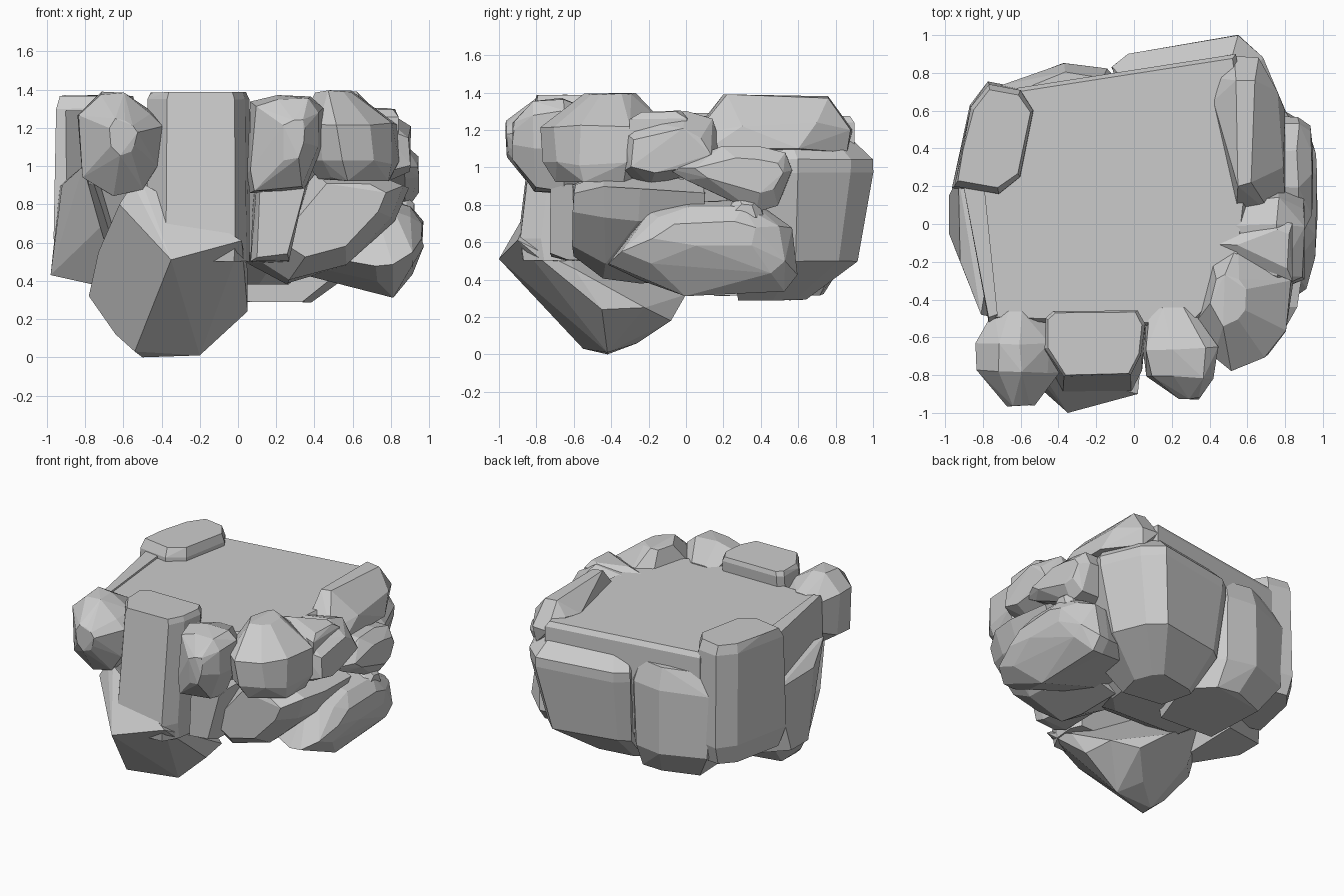
import bpy, bmesh, random
from mathutils import Vector

random.seed(4)


def hull(name, points):
    """Faceted boulder: convex hull of a few corner points, near-flat facets merged."""
    bm = bmesh.new()
    for p in points:
        bm.verts.new(p)
    res = bmesh.ops.convex_hull(bm, input=bm.verts[:])
    junk = {g for g in res['geom_interior'] + res['geom_unused']
            if isinstance(g, bmesh.types.BMVert)}
    bmesh.ops.delete(bm, geom=list(junk), context='VERTS')
    bmesh.ops.dissolve_limit(bm, angle_limit=0.12, verts=bm.verts[:], edges=bm.edges[:])
    bmesh.ops.recalc_face_normals(bm, faces=bm.faces[:])
    me = bpy.data.meshes.new(name)
    bm.to_mesh(me)
    bm.free()
    ob = bpy.data.objects.new(name, me)
    bpy.context.collection.objects.link(ob)
    return ob


def rock(name, axis, outline, levels, jitter=0.01):
    """Boulder from an outline lofted along an axis.
    Each level is (depth, scale_u, shift_u, shift_v, scale_v)."""
    cu = sum(p[0] for p in outline) / len(outline)
    cv = sum(p[1] for p in outline) / len(outline)
    points = []
    for lev in levels:
        d, s, du, dv = (tuple(lev[:4]) + (0, 0))[:4]
        sv = lev[4] if len(lev) > 4 else s
        for u, v in outline:
            a, b = cu + du + (u - cu) * s, cv + dv + (v - cv) * sv
            co = Vector({'x': (d, a, b), 'y': (a, d, b), 'z': (a, b, d)}[axis])
            points.append(co + Vector([random.uniform(-jitter, jitter) for _ in range(3)]))
    return hull(name, points)


# Flat-topped core with a chamfered rim
rock("floor_core", 'z',
     [(-0.88, 0.2), (-0.75, -0.51), (-0.4, -0.55), (0.3, -0.55), (0.55, -0.3),
      (0.62, 0.3), (0.54, 0.9), (-0.1, 0.81), (-0.62, 0.72)],
     [(1.275, 0.97), (1.24, 1), (1.0, 1), (0.55, 0.8, 0, 0.08), (0.38, 0.5, 0, 0.15)], 0)

# Front: hanging boulder, tall pillar, two knobs and a lower column
hull("hanging_boulder",
     [(-0.35, -1.0, 0.51), (0.02, -0.9, 0.61), (0.05, -0.6, 0.46), (0.05, -0.45, 0.24),
      (-0.2, -0.42, 0.01), (-0.5, -0.42, 0.0), (-0.54, -0.55, 0.03), (-0.64, -0.45, 0.12),
      (-0.78, -0.35, 0.32), (-0.73, -0.55, 0.55), (-0.62, -0.76, 0.8), (-0.55, -0.76, 0.91),
      (-0.5, -0.77, 0.91), (-0.42, -0.82, 0.75), (-0.3, 0.0, 0.32), (-0.12, -0.08, 0.18),
      (0.02, -0.22, 0.25), (-0.3, -0.26, 0.06), (-0.6, -0.15, 0.26), (-0.7, -0.1, 0.6)])
rock("front_pillar", 'z',
     [(-0.47, -0.5), (-0.43, -0.46), (0.02, -0.46), (0.06, -0.53), (0.04, -0.69),
      (-0.02, -0.8), (-0.37, -0.81), (-0.47, -0.66)],
     [(0.5, 1, 0, -0.07), (0.62, 1.02, 0, -0.085), (1.35, 1), (1.385, 0.94)], 0.003)
rock("front_left_knob", 'y',
     [(-0.83, 1.26), (-0.72, 1.38), (-0.6, 1.38), (-0.45, 1.28), (-0.4, 1.2),
      (-0.42, 1.0), (-0.5, 0.88), (-0.66, 0.84), (-0.81, 0.95)],
     [(-0.96, 0.35, 0, 0.03), (-0.78, 1), (-0.64, 1), (-0.46, 0.6)])
rock("front_right_knob", 'y',
     [(0.04, 0.95), (0.07, 1.33), (0.2, 1.37), (0.38, 1.37), (0.44, 1.3),
      (0.43, 1.1), (0.34, 0.87), (0.07, 0.85)],
     [(-0.92, 0.3, 0.05, 0.0, 0.4), (-0.81, 0.9), (-0.66, 1), (-0.45, 0.6, -0.06)])
rock("front_right_column", 'y',
     [(0.09, 0.9), (0.37, 0.92), (0.33, 0.75), (0.26, 0.5), (0.07, 0.5)],
     [(-0.72, 0.85), (-0.64, 1), (-0.3, 1)])

# Right side: upper boulders
rock("right_front_boulder", 'z',
     [(0.32, -0.52), (0.42, -0.2), (0.55, -0.1), (0.7, -0.2), (0.83, -0.3),
      (0.8, -0.57), (0.7, -0.7), (0.52, -0.78), (0.42, -0.7)],
     [(0.93, 0.75, 0.03), (1.02, 0.95, 0.02), (1.22, 1), (1.39, 0.4, -0.08, 0.05)])
rock("right_upper_boulder", 'x',
     [(-0.36, 0.96), (-0.34, 1.2), (-0.27, 1.25), (0.0, 1.31), (0.14, 1.25),
      (0.2, 1.06), (0.05, 0.96), (-0.2, 0.9)],
     [(0.5, 0.85), (0.76, 1), (0.9, 0.75, 0, -0.02, 0.55)])
rock("right_middle_boulder", 'x',
     [(-0.1, 1.0), (0.2, 1.11), (0.38, 1.12), (0.53, 1.08), (0.57, 0.98),
      (0.49, 0.8), (0.38, 0.76), (0.0, 0.93)],
     [(0.5, 1), (0.87, 1), (0.94, 0.7, 0.03, 0, 0.5)])
hull("right_rim_slab",
     [(0.54, 0.05, 1.2), (0.73, 0.05, 1.18), (0.55, 0.2, 1.39), (0.62, 0.22, 1.39),
      (0.42, 0.65, 1.27), (0.46, 0.77, 1.28), (0.53, 0.89, 1.2), (0.54, 0.76, 1.38),
      (0.64, 0.76, 1.37), (0.66, 0.88, 1.2), (0.76, 0.7, 1.24), (0.8, 0.6, 1.1),
      (0.79, 0.3, 1.22), (0.8, 0.12, 1.1), (0.54, 0.1, 1.08), (0.44, 0.65, 1.08),
      (0.64, 0.86, 1.08)])
rock("rim_wedge", 'z', [(0.37, -0.11), (0.72, 0.03), (0.84, 0.0), (0.83, -0.3), (0.6, -0.2)],
     [(1.1, 1), (1.26, 1), (1.3, 0.6, 0.05)])

# Right side: lower boulders
rock("right_lower_boulder", 'x',
     [(-0.42, 0.48), (-0.2, 0.76), (0.0, 0.82), (0.35, 0.83), (0.56, 0.68),
      (0.59, 0.42), (0.52, 0.33), (0.0, 0.32), (-0.25, 0.4)],
     [(0.3, 0.7, 0, 0.05), (0.72, 1), (0.81, 1), (0.91, 0.85, 0, 0.04, 0.7),
      (0.965, 0.55, 0, 0.08, 0.25)])
rock("front_lower_boulder", 'y',
     [(0.04, 0.5), (0.36, 0.55), (0.4, 0.95), (0.74, 0.95), (0.89, 0.88),
      (0.82, 0.72), (0.56, 0.46), (0.25, 0.38)],
     [(-0.6, 0.65, 0.02, 0.05), (-0.44, 0.95, 0, 0.02), (-0.25, 1), (0.1, 0.95)])
rock("right_chip", 'x', [(0.2, 0.76), (0.28, 0.84), (0.38, 0.82), (0.42, 0.72), (0.3, 0.66)],
     [(0.75, 1.2), (0.88, 1), (0.92, 0.6)], 0.005)

# Back
rock("back_right_boulder", 'z',
     [(-0.12, 0.83), (-0.03, 0.9), (0.55, 1.0), (0.68, 0.88), (0.8, 0.6), (0.7, 0.2), (0.0, 0.3)],
     [(0.29, 0.45, -0.18, -0.18), (0.5, 0.83, -0.05, -0.03), (0.97, 1), (1.04, 1),
      (1.14, 0.85, 0, -0.05)], 0.004)
rock("back_left_boulder", 'z',
     [(-0.7, 0.74), (-0.38, 0.86), (-0.15, 0.83), (0.05, 0.6), (-0.1, 0.1), (-0.7, 0.1)],
     [(0.32, 0.75, 0.05, -0.05), (0.5, 0.95), (0.98, 1), (1.13, 0.88, 0, -0.02)])
rock("back_left_pillar", 'z',
     [(-0.95, 0.2), (-0.92, 0.38), (-0.86, 0.62), (-0.77, 0.74), (-0.6, 0.71),
      (-0.53, 0.6), (-0.6, 0.25), (-0.72, 0.16)],
     [(0.48, 0.9), (0.62, 1.05), (1.3, 1), (1.37, 0.9)], 0.005)

# Left side
hull("left_leaning_slab",
     [(-0.98, -0.05, 0.43), (-0.62, -0.38, 0.35), (-0.72, -0.5, 0.68), (-0.81, -0.48, 1.0),
      (-0.92, -0.2, 0.9), (-0.98, 0.15, 0.43), (-0.6, 0.3, 0.35), (-0.93, 0.25, 0.9),
      (-0.7, 0.2, 1.0)])
rock("left_rim_strip", 'z', [(-0.92, 0.3), (-0.89, 0.2), (-0.77, -0.52), (-0.72, -0.5), (-0.8, 0.3)],
     [(0.9, 1), (1.24, 1), (1.29, 0.95)], 0.003)
